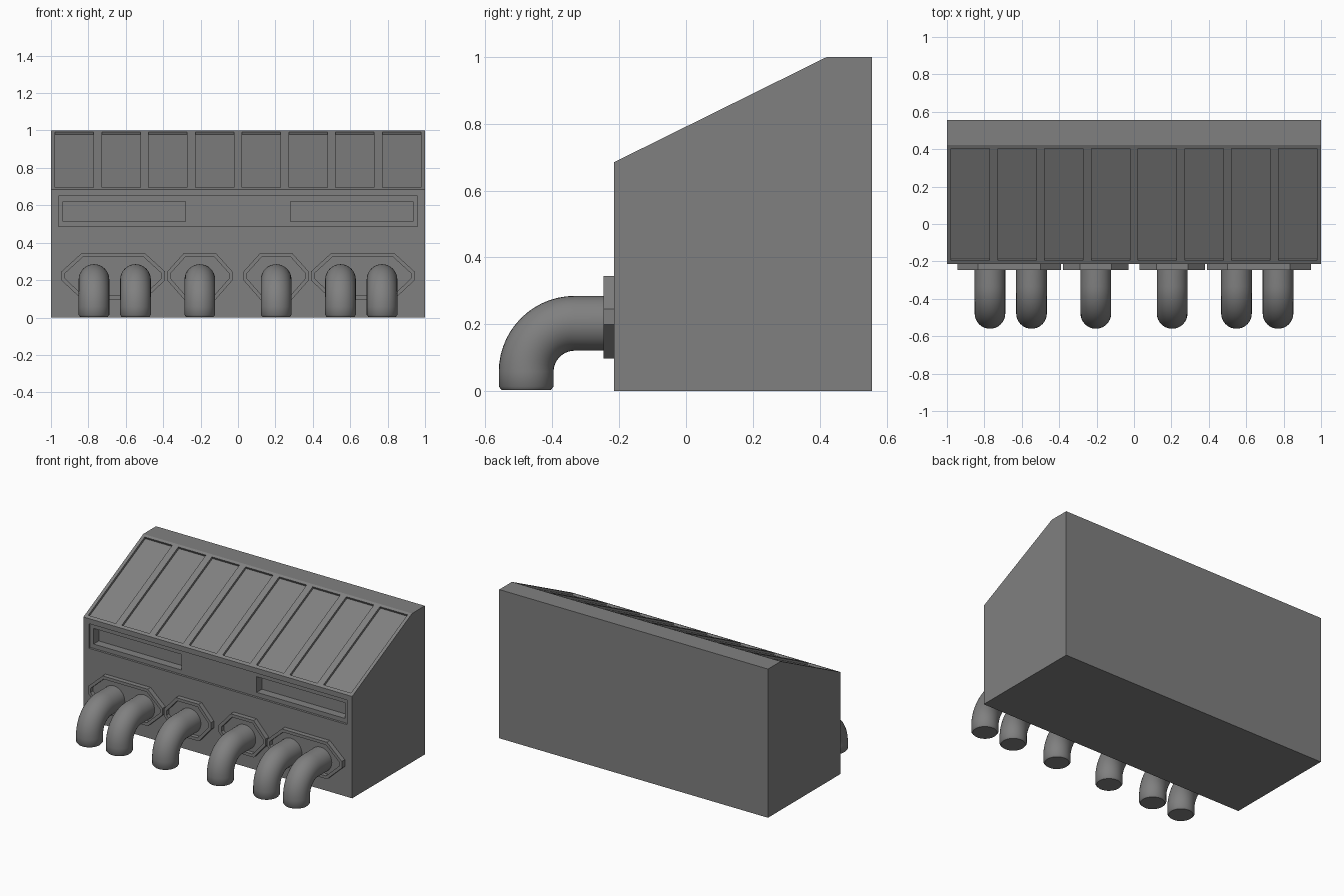
import bpy, bmesh, math
from mathutils import Matrix, Vector

if "Cube" in bpy.data.objects:
    bpy.data.objects.remove(bpy.data.objects["Cube"])

grey = bpy.data.materials.new("mid grey")
grey.diffuse_color = (0.216, 0.216, 0.216, 1)
grey.use_nodes = True
grey.node_tree.nodes["Principled BSDF"].inputs["Base Color"].default_value = grey.diffuse_color

FRONT, BACK = -0.215, 0.557
LOW, TOP, RIDGE = 0.685, 1.0, 0.422      # slope start height, top height, slope end y


def finish(name, bm, smooth=False):
    bmesh.ops.recalc_face_normals(bm, faces=bm.faces)
    mesh = bpy.data.meshes.new(name)
    bm.to_mesh(mesh)
    bm.free()
    mesh.materials.append(grey)
    if smooth:
        for p in mesh.polygons:
            p.use_smooth = len(p.vertices) == 4
    obj = bpy.data.objects.new(name, mesh)
    bpy.context.collection.objects.link(obj)
    return obj


def add_box(bm, centre, size, tilt=0.0):
    m = Matrix.Translation(centre) @ Matrix.Rotation(tilt, 4, 'X') @ Matrix.Diagonal((*size, 1))
    bmesh.ops.create_cube(bm, size=1, matrix=m)


def carve(target, cutter):
    cutter.hide_render = True
    mod = target.modifiers.new("recess", 'BOOLEAN')
    mod.operation, mod.solver, mod.object = 'DIFFERENCE', 'EXACT', cutter
    bpy.context.view_layer.objects.active = target
    bpy.ops.object.modifier_apply(modifier=mod.name)
    bpy.data.objects.remove(cutter)


# Housing: side profile extruded along x
bm = bmesh.new()
profile = [(FRONT, 0), (BACK, 0), (BACK, TOP), (RIDGE, TOP), (FRONT, LOW)]
side = bm.faces.new([bm.verts.new((-1, y, z)) for y, z in profile])
ext = bmesh.ops.extrude_face_region(bm, geom=[side])
bmesh.ops.translate(bm, vec=(2, 0, 0), verts=[v for v in ext["geom"] if isinstance(v, bmesh.types.BMVert)])
housing = finish("housing", bm)

# Shallow recesses: eight sloped panels and the long front band
bm = bmesh.new()
tilt = math.atan2(TOP - LOW, RIDGE - FRONT)
y_mid = 0.105
z_mid = LOW + (y_mid - FRONT) * math.tan(tilt)
for i in range(8):
    add_box(bm, ((i - 3.5) * 0.25, y_mid, z_mid), (0.205, 0.6 / math.cos(tilt), 0.03), tilt)
add_box(bm, (0, FRONT, 0.568), (1.92, 0.03, 0.165))
carve(housing, finish("recess_cutter", bm))

# Deep slots inside the front band
bm = bmesh.new()
for s in (-1, 1):
    add_box(bm, (s * 0.607, FRONT, 0.567), (0.655, 0.14, 0.105))
carve(housing, finish("slot_cutter", bm))


# Eight-sided pipe collars with a thin raised rim
def collar(name, cx, half_w, chamfer):
    a, b = half_w, half_w - chamfer
    outline = [(-a, 0.2), (-b, 0.097), (b, 0.097), (a, 0.2),
               (a, 0.245), (b, 0.345), (-b, 0.345), (-a, 0.245)]
    bm = bmesh.new()
    front = bm.faces.new([bm.verts.new((cx + x, FRONT - 0.032, z)) for x, z in outline])
    back = bmesh.ops.extrude_face_region(bm, geom=[front], use_keep_orig=True)
    bmesh.ops.translate(bm, vec=(0, 0.034, 0),
                        verts=[v for v in back["geom"] if isinstance(v, bmesh.types.BMVert)])
    bmesh.ops.recalc_face_normals(bm, faces=bm.faces)
    bmesh.ops.inset_region(bm, faces=[front], thickness=0.02, use_even_offset=True)
    wall = bmesh.ops.extrude_face_region(bm, geom=[front])
    bmesh.ops.translate(bm, vec=(0, 0.027, 0),
                        verts=[v for v in wall["geom"] if isinstance(v, bmesh.types.BMVert)])
    if front.is_valid:
        bmesh.ops.delete(bm, geom=[front], context='FACES_ONLY')
    finish(name, bm)


# Elbow pipes: rings swept along a quarter bend
def pipe(name, cx, r=0.082, bend=0.145, sides=32, steps=14):
    cy, cz = -0.333, 0.058
    path = [(FRONT + 0.01, cz + bend, 0, r)]
    for i in range(steps + 1):
        t = i / steps * math.pi / 2
        path.append((cy - bend * math.sin(t), cz + bend * math.cos(t), t, r))
    path += [(cy - bend, 0.014, math.pi / 2, r), (cy - bend, 0.004, math.pi / 2, r - 0.008)]
    bm = bmesh.new()
    rings = []
    for y, z, t, rad in path:
        out = Vector((0, -math.sin(t), math.cos(t)))
        rings.append([bm.verts.new(Vector((cx, y, z)) + rad * (
            Vector((math.cos(k), 0, 0)) + out * math.sin(k)))
            for k in (2 * math.pi * j / sides for j in range(sides))])
    for p, q in zip(rings, rings[1:]):
        for j in range(sides):
            bm.faces.new((p[j], p[j - 1], q[j - 1], q[j]))
    bm.faces.new(rings[0])
    bm.faces.new(rings[-1])
    finish(name, bm, smooth=True)


for s, label in ((-1, "left"), (1, "right")):
    collar(f"{label}_double_collar", s * 0.667, 0.278, 0.11)
    collar(f"{label}_single_collar", s * 0.204, 0.175, 0.09)
    for part, x in (("outer", 0.77), ("middle", 0.548), ("inner", 0.204)):
        pipe(f"{label}_{part}_pipe", s * x)
